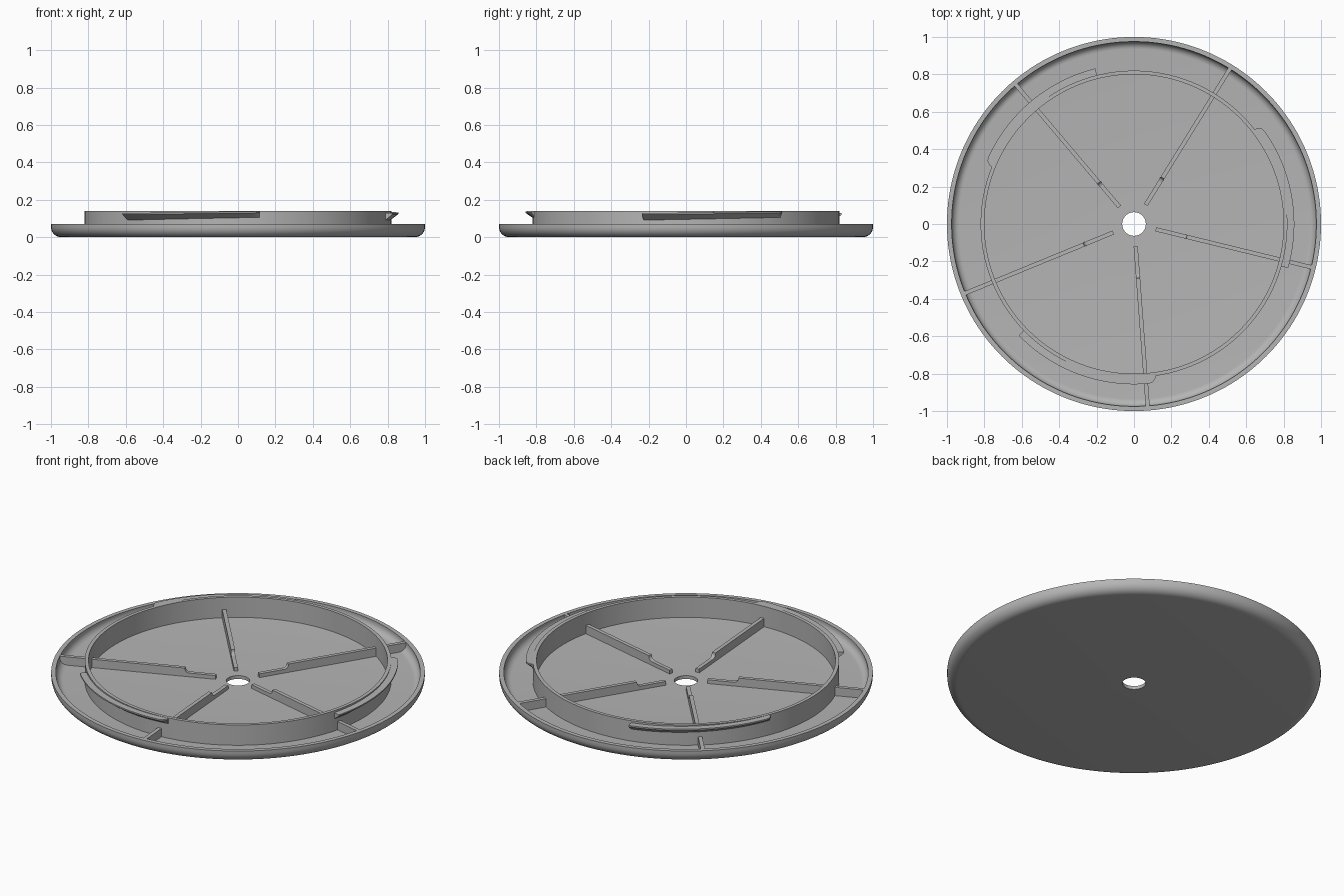
import bpy, bmesh
from math import cos, sin, pi, radians, sqrt

cube = bpy.data.objects.get("Cube")
if cube:
    bpy.data.objects.remove(cube, do_unlink=True)

GREY = (0.46, 0.46, 0.46, 1)
grey = bpy.data.materials.new("matte_grey")
grey.use_nodes = True
grey.diffuse_color = GREY
grey.node_tree.nodes["Principled BSDF"].inputs["Base Color"].default_value = GREY

SEGMENTS = 160
FLOOR, RIM, TOP = 0.02, 0.07, 0.14


def finish(name, bm, smooth=True):
    bmesh.ops.recalc_face_normals(bm, faces=bm.faces[:])
    mesh = bpy.data.meshes.new(name)
    bm.to_mesh(mesh)
    bm.free()
    mesh.materials.append(grey)
    obj = bpy.data.objects.new(name, mesh)
    bpy.context.collection.objects.link(obj)
    if smooth:
        bpy.ops.object.select_all(action='DESELECT')
        obj.select_set(True)
        bpy.context.view_layer.objects.active = obj
        bpy.ops.object.shade_smooth_by_angle(angle=radians(30))
    return obj


def skin(bm, sections, closed):
    """Join equal cross-sections with quads; cap the ends of an open run."""
    rows = [[bm.verts.new(p) for p in s] for s in sections]
    n = len(rows[0])
    pairs = list(zip(rows, rows[1:]))
    if closed:
        pairs.append((rows[-1], rows[0]))
    else:
        bm.faces.new(rows[0])
        bm.faces.new(rows[-1])
    for a, b in pairs:
        for i in range(n):
            j = (i + 1) % n
            bm.faces.new((a[i], a[j], b[j], b[i]))


def lathe(name, profile):
    bm = bmesh.new()
    angles = [2 * pi * k / SEGMENTS for k in range(SEGMENTS)]
    skin(bm, [[(r * cos(a), r * sin(a), z) for r, z in profile] for a in angles], True)
    return finish(name, bm)


def fillet(r, z, radius, steps=8):
    """Quarter round from the floor up to the wall, centred on (r, z)."""
    return [(r + radius * sin(t), z - radius * cos(t))
            for t in (pi / 2 * k / steps for k in range(steps + 1))]


# Shallow dish with rounded outer edge and a centre hole
outside = fillet(0.945, 0.055, 0.055)
inside = fillet(0.935, FLOOR + 0.04, 0.04)
lathe("dish", [(0.063, 0)] + outside + [(1, RIM), (0.975, RIM)]
      + inside[::-1] + [(0.063, FLOOR)])

# Raised locking collar
lathe("collar", [(0.8, FLOOR - 0.005), (0.82, FLOOR - 0.005), (0.82, TOP), (0.8, TOP)])

# Five radial ribs, stepped down near the hole
RIB = [(0.12, 0.015), (0.12, 0.042), (0.268, 0.042), (0.28, 0.046),
       (0.288, 0.056), (0.29, RIM - 0.001), (0.98, RIM - 0.001), (0.98, 0.04), (0.95, 0.015)]
for k in range(5):
    a = radians(58.3 + 72 * k)
    bm = bmesh.new()
    skin(bm, [[(r * cos(a) - s * sin(a), r * sin(a) + s * cos(a), z) for r, z in RIB]
              for s in (-0.011, 0.011)], False)
    finish(f"rib_{k + 1}", bm, smooth=False)

# Three rising bayonet lugs, square at one end and rounded at the other
STEPS = 40
for k in range(3):
    sections = []
    for i in range(STEPS + 1):
        t = i / STEPS
        a = radians(104 + 120 * k + 54 * t)
        u = max(0, (t - 0.95) / 0.05)
        reach = 0.818 + 0.039 * (0.35 + 0.65 * sqrt(max(0, 1 - u * u)))
        low, high = 0.091 + 0.015 * t, 0.128 + 0.011 * t
        section = [(0.81, low), (0.82, low), (reach, high - 0.008),
                   (reach, high), (0.81, high)]
        sections.append([(r * cos(a), r * sin(a), z) for r, z in section])
    bm = bmesh.new()
    skin(bm, sections, False)
    finish(f"lug_{k + 1}", bm)
